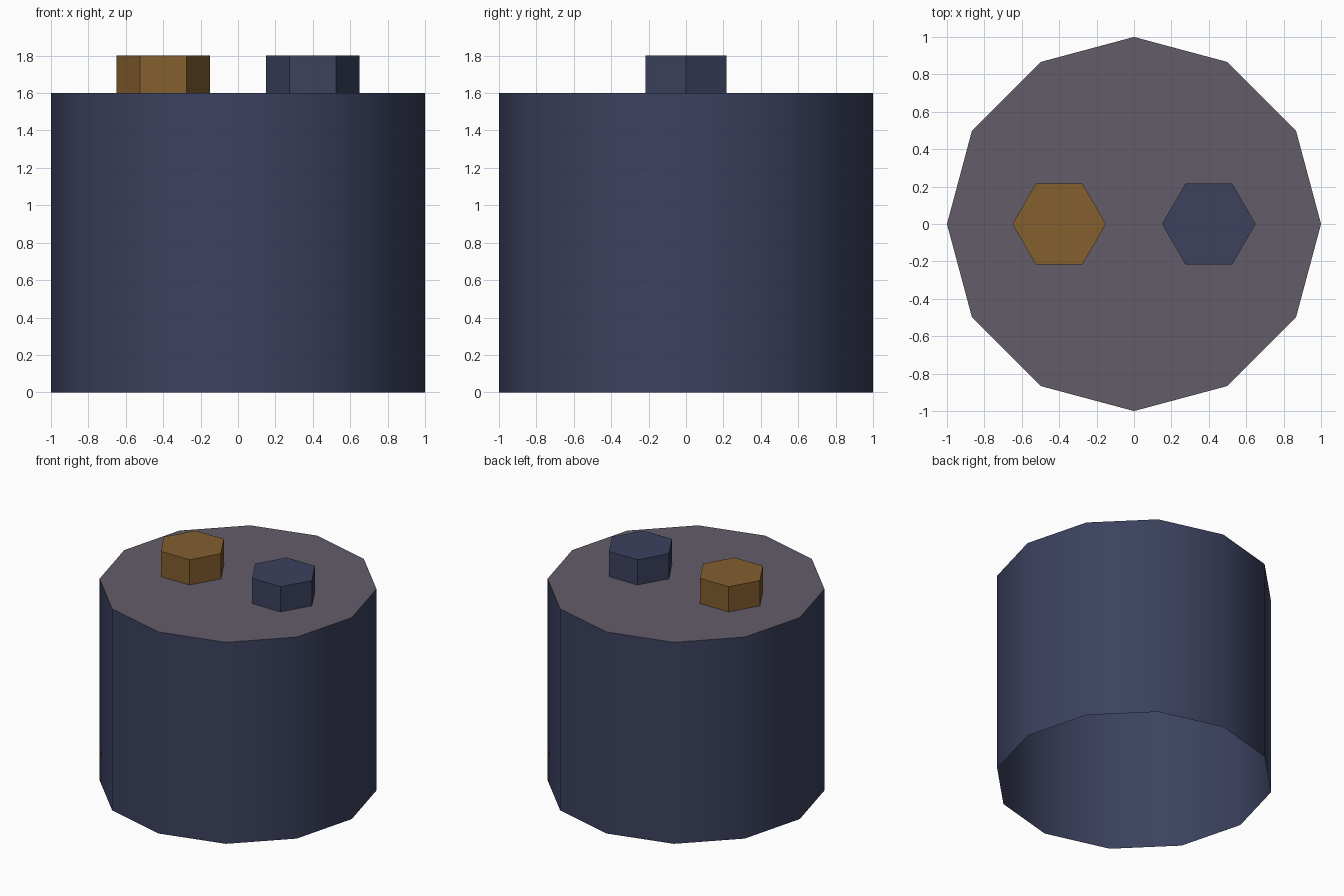
import bpy, bmesh, math

if "Cube" in bpy.data.objects:
    bpy.data.objects.remove(bpy.data.objects["Cube"])


def material(name, color):
    m = bpy.data.materials.new(name)
    m.diffuse_color = (*color, 1.0)
    m.use_nodes = True
    m.node_tree.nodes["Principled BSDF"].inputs["Base Color"].default_value = m.diffuse_color
    return m


navy = material("navy", (0.045, 0.054, 0.114))
grey = material("mauve_grey", (0.125, 0.107, 0.138))
amber = material("amber", (0.228, 0.112, 0.028))


def open_prism(name, sides, radius, x, z0, z1, wall, top):
    """Prism with walls and a top, open underneath."""
    bm = bmesh.new()
    rings = [[bm.verts.new((radius * math.cos(math.tau * i / sides),
                            radius * math.sin(math.tau * i / sides), z))
              for i in range(sides)] for z in (z0, z1)]
    low, high = rings
    for i in range(sides):
        j = (i + 1) % sides
        bm.faces.new((low[i], low[j], high[j], high[i]))
    bm.faces.new(high).material_index = 1
    mesh = bpy.data.meshes.new(name)
    bm.to_mesh(mesh)
    bm.free()
    mesh.materials.append(wall)
    mesh.materials.append(top)
    obj = bpy.data.objects.new(name, mesh)
    obj.location.x = x
    bpy.context.collection.objects.link(obj)
    return obj


# Twelve-sided body, smooth around the wall with a sharp rim
body = open_prism("body", 12, 1.0, 0, 0, 1.6, navy, grey)
bpy.context.view_layer.objects.active = body
body.select_set(True)
bpy.ops.object.shade_smooth_by_angle(angle=math.radians(40))

# Two flat-sided hexagonal studs on top
for name, x, mat in (("left_stud", -0.4, amber), ("right_stud", 0.4, navy)):
    open_prism(name, 6, 0.25, x, 1.6, 1.8, mat, mat)
